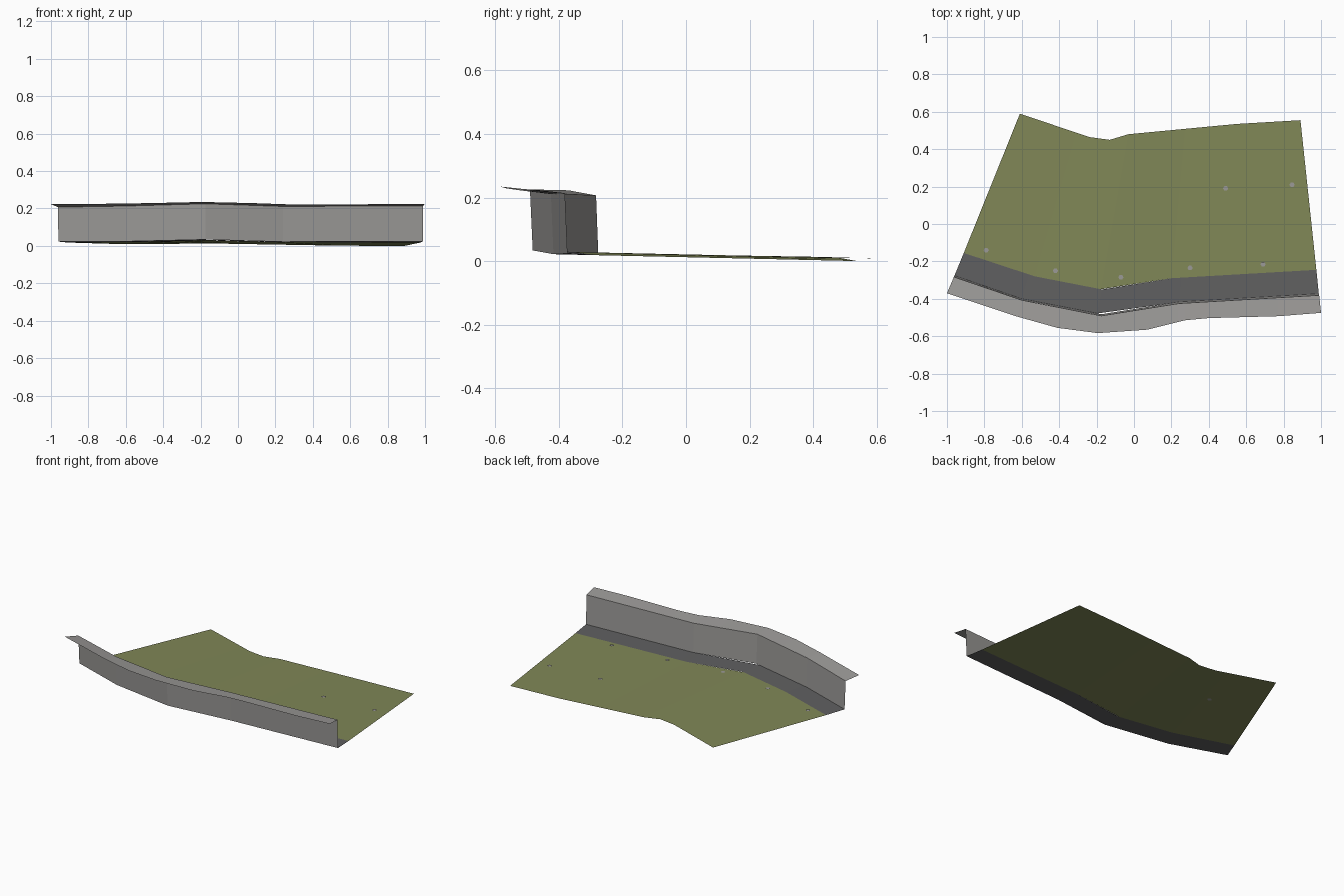
import bpy
import bmesh
import math
from mathutils import Vector

if "Cube" in bpy.data.objects:
    bpy.data.objects.remove(bpy.data.objects["Cube"])


def material(name, rgb):
    m = bpy.data.materials.new(name)
    m.diffuse_color = (*rgb, 1)
    m.use_nodes = True
    m.node_tree.nodes["Principled BSDF"].inputs["Base Color"].default_value = m.diffuse_color
    return m


concrete = material("concrete grey", (0.33, 0.322, 0.312))
asphalt = material("asphalt grey", (0.115, 0.115, 0.117))
grass = material("grass green", (0.215, 0.242, 0.094))


def fractions(line):
    """Arc-length position of each point, 0 to 1."""
    out = [0.0]
    for a, b in zip(line, line[1:]):
        out.append(out[-1] + (b - a).length)
    return [d / out[-1] for d in out]


def sample(line, t):
    f = fractions(line)
    for i in range(len(line) - 1):
        if t <= f[i + 1] + 1e-6:
            return line[i].lerp(line[i + 1], (t - f[i]) / (f[i + 1] - f[i]))
    return line[-1].copy()


def sheet(name, a, b, mat):
    """Ruled surface between two polylines, keeping the corners of both."""
    a, b = [Vector(p) for p in a], [Vector(p) for p in b]
    ts = []
    for t in sorted(fractions(a) + fractions(b)):
        if not ts or t - ts[-1] > 0.015:
            ts.append(t)
    ts[-1] = 1.0
    bm = bmesh.new()
    ra = [bm.verts.new(sample(a, t)) for t in ts]
    rb = [bm.verts.new(sample(b, t)) for t in ts]
    for i in range(len(ts) - 1):
        bm.faces.new((ra[i], ra[i + 1], rb[i + 1], rb[i]))
    finish(name, bm, mat)


def finish(name, bm, mat):
    me = bpy.data.meshes.new(name)
    bm.to_mesh(me)
    bm.free()
    me.materials.append(mat)
    bpy.context.collection.objects.link(bpy.data.objects.new(name, me))


# Lines that run along the bend, left to right
ledge_outer = [(-1, -.37, .223), (-.61, -.5, .226), (-.41, -.555, .23), (-.18, -.585, .235),
               (.07, -.565, .229), (.27, -.515, .222), (.4, -.503, .221), (.77, -.493, .223), (1, -.475, .225)]
wall_top = [(-.963, -.283, .207), (-.6, -.407, .213), (-.175, -.491, .225),
            (.24, -.425, .211), (.99, -.381, .214)]
wall_foot = [(-.96, -.276, .023), (-.6, -.4, .024), (-.17, -.483, .034),
             (.24, -.417, .022), (.988, -.373, .024)]
verge = [(-.91, -.155, .018), (-.53, -.28, .021), (-.17, -.35, .029),
         (.2, -.29, .02), (.975, -.245, .018)]
back = [(-.61, .59, .009), (-.24, .465, .012), (-.13, .45, .013),
        (-.03, .48, .011), (.55, .535, .001), (.89, .555, 0)]

sheet("wall_ledge", ledge_outer, wall_top, concrete)
sheet("retaining_wall", wall_foot, wall_top, concrete)
sheet("gutter_strip", wall_foot, verge, asphalt)
sheet("grass_bank", verge, back, grass)

# Small pale stones lying flat in the grass
stones = [(-.44, .175), (.49, .19), (.845, .21), (-.79, -.14), (-.42, -.25),
          (-.07, -.285), (.3, -.235), (.69, -.215)]
bm = bmesh.new()
for x, y in stones:
    z = .028 - .03 * (y + .3)
    bm.faces.new([bm.verts.new((x + .014 * math.cos(k * math.pi / 3),
                                y + .014 * math.sin(k * math.pi / 3), z)) for k in range(6)])
finish("grass_stones", bm, concrete)
